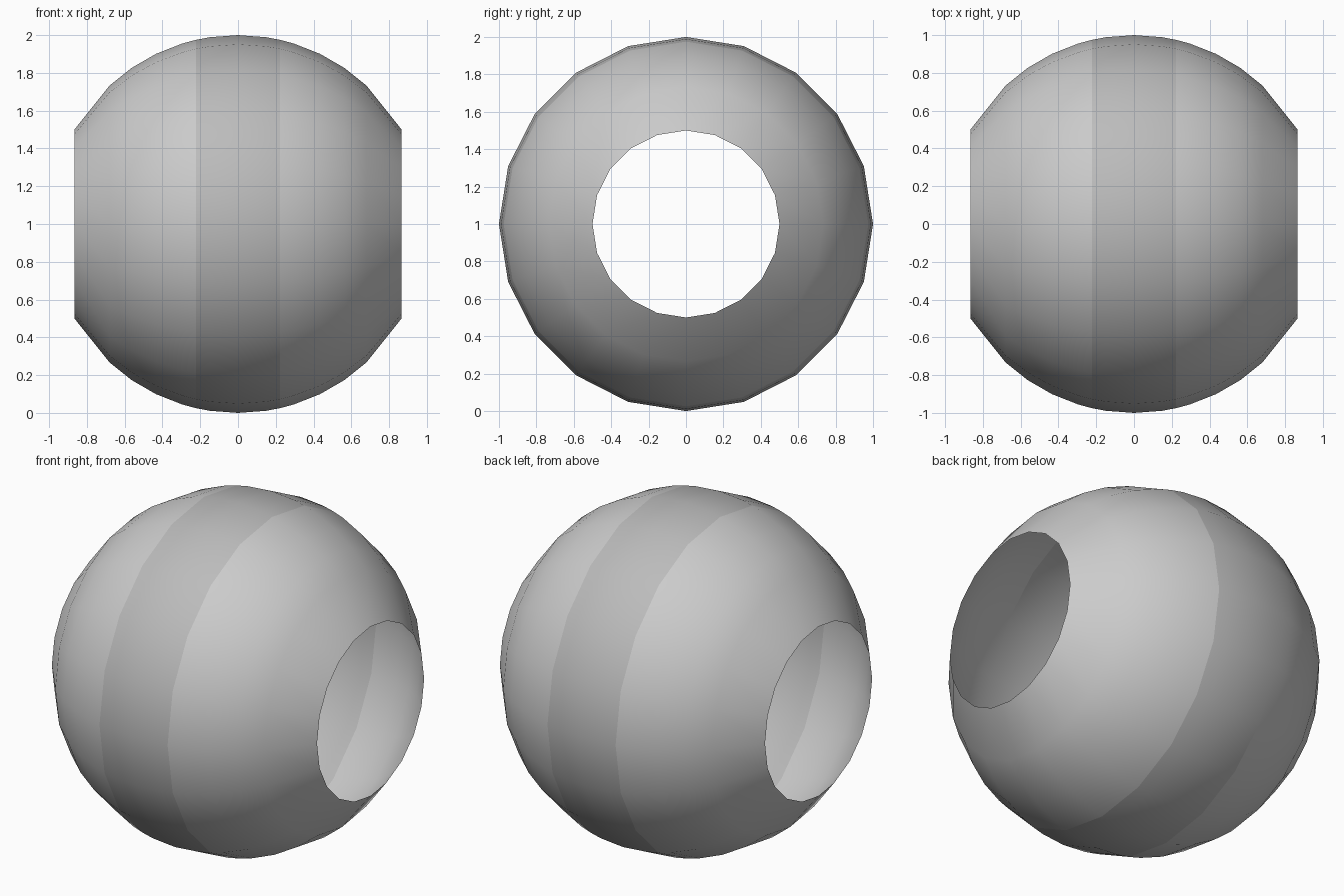
import bpy
import bmesh
from math import sin, cos, pi, radians

if "Cube" in bpy.data.objects:
    bpy.data.objects.remove(bpy.data.objects["Cube"])

SIDES = 20      # facets around the x axis
STEP = 60 / 7   # latitude step of the ball, in degrees


def lathe(name, latitudes):
    """Open ball zone around the x axis, given latitudes from its equator."""
    bm = bmesh.new()
    rings = []
    for lat in map(radians, latitudes):
        rings.append([bm.verts.new((sin(lat),
                                    cos(lat) * cos(2 * pi * i / SIDES),
                                    1 + cos(lat) * sin(2 * pi * i / SIDES)))
                      for i in range(SIDES)])
    for a, b in zip(rings, rings[1:]):
        for i in range(SIDES):
            j = (i + 1) % SIDES
            face = bm.faces.new((a[i], a[j], b[j], b[i]))
            face.normal_update()
            c = face.calc_center_median()
            if face.normal.y * c.y + face.normal.z * (c.z - 1) < 0:
                face.normal_flip()
            face.smooth = True
    mesh = bpy.data.meshes.new(name)
    bm.to_mesh(mesh)
    bm.free()
    obj = bpy.data.objects.new(name, mesh)
    bpy.context.collection.objects.link(obj)
    return obj


# Open-ended side shells
side = [STEP * k for k in (1.5, 2, 3, 4, 5, 7)]
lathe("right_shell", side)
lathe("left_shell", [-a for a in reversed(side)])

# Darker central band, flush with the shells
band = lathe("center_band", [STEP * k for k in (-1.5, -1, 0, 1, 1.5)])
dark = bpy.data.materials.new("dark_grey")
dark.diffuse_color = (0.5, 0.5, 0.5, 1)
dark.use_nodes = True
dark.node_tree.nodes["Principled BSDF"].inputs["Base Color"].default_value = dark.diffuse_color
band.data.materials.append(dark)
